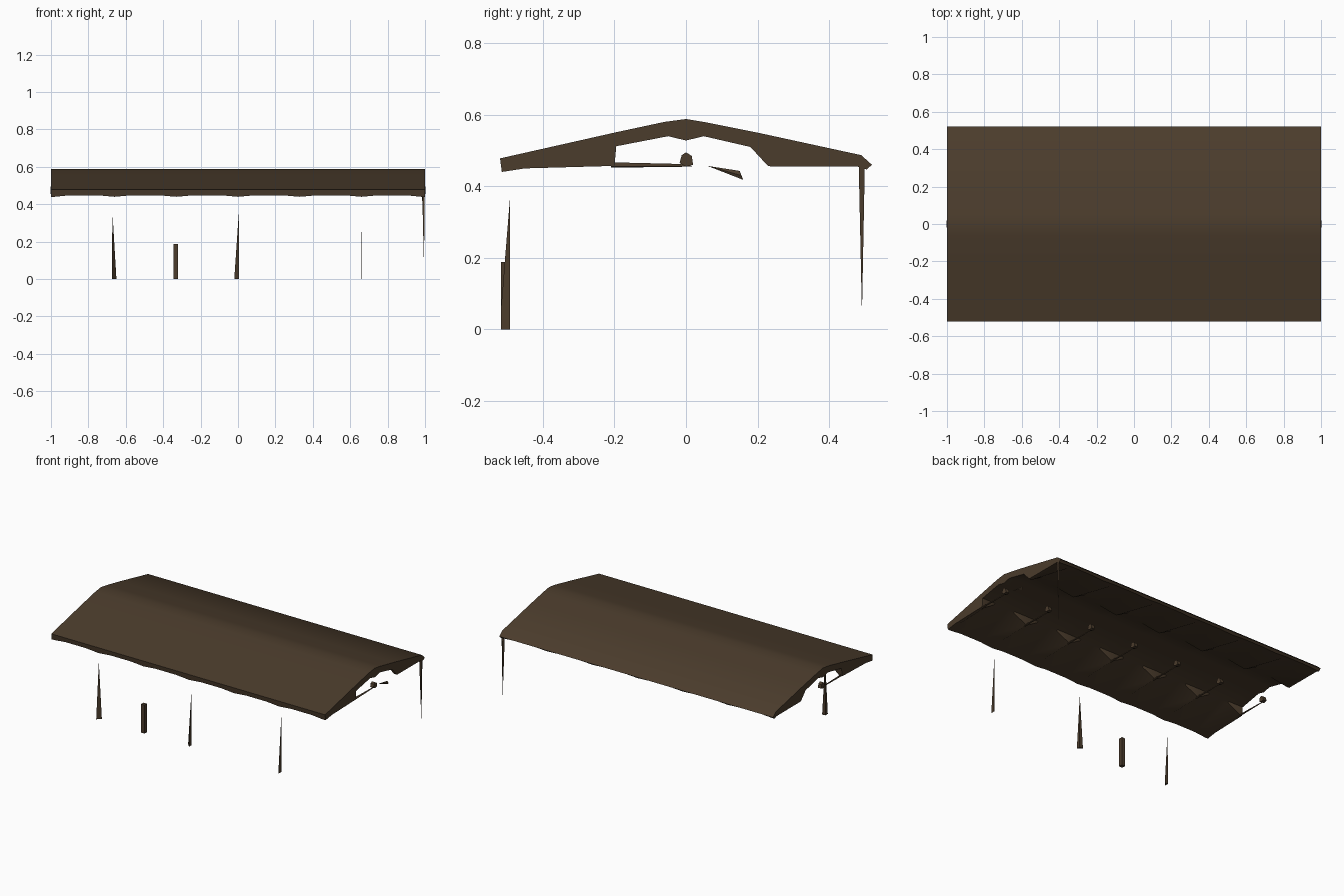
import bpy, bmesh
from mathutils import Vector

if "Cube" in bpy.data.objects:
    bpy.data.objects.remove(bpy.data.objects["Cube"])

wood = bpy.data.materials.new("dark_wood")
wood.diffuse_color = (0.07, 0.045, 0.025, 1)
wood.use_nodes = True
wood.node_tree.nodes["Principled BSDF"].inputs["Base Color"].default_value = wood.diffuse_color


def make(name, verts, faces=None, smooth=False):
    """Mesh from faces, or the convex hull of the points when no faces are given."""
    bm = bmesh.new()
    vs = [bm.verts.new(v) for v in verts]
    if faces is None:
        bmesh.ops.convex_hull(bm, input=vs)
    else:
        for f in faces:
            bm.faces.new([vs[i] for i in f])
    bmesh.ops.recalc_face_normals(bm, faces=bm.faces)
    me = bpy.data.meshes.new(name)
    bm.to_mesh(me)
    bm.free()
    me.materials.append(wood)
    ob = bpy.data.objects.new(name, me)
    bpy.context.collection.objects.link(ob)
    if smooth:
        bpy.ops.object.select_all(action='DESELECT')
        ob.select_set(True)
        bpy.context.view_layer.objects.active = ob
        bpy.ops.object.shade_smooth_by_angle(angle=0.6)
    return ob


def box(name, lo, hi):
    return make(name, [(x, y, z) for x in (lo[0], hi[0])
                       for y in (lo[1], hi[1]) for z in (lo[2], hi[2])])


trusses = [-0.99 + 0.33 * i for i in range(7)]

# Roof: gable slab whose underside drops into a rib at every truss
top = [(-0.52, 0.478), (-0.32, 0.523), (-0.2, 0.55), (-0.06, 0.58), (0, 0.588),
       (0.06, 0.578), (0.2, 0.55), (0.49, 0.487), (0.52, 0.46)]
under_bay = [(0.505, 0.452), (0.48, 0.457), (0.25, 0.498), (0.18, 0.513),
             (0.05, 0.542), (0, 0.533), (-0.05, 0.543), (-0.2, 0.515),
             (-0.21, 0.511), (-0.45, 0.457), (-0.515, 0.448)]
under_rib = [(0.505, 0.447), (0.48, 0.455), (0.23, 0.456), (0.18, 0.51),
             (0.05, 0.54), (0, 0.528), (-0.05, 0.54), (-0.195, 0.512),
             (-0.2, 0.457), (-0.45, 0.45), (-0.515, 0.44)]
stations = []
for i, x in enumerate(trusses):
    if i == 0:
        stations += [(-1, under_rib), (-0.98, under_rib), (-0.9, under_bay)]
    elif i == 6:
        stations += [(0.9, under_bay), (0.98, under_rib), (1, under_rib)]
    else:
        stations += [(x - 0.09, under_bay), (x, under_rib), (x + 0.09, under_bay)]
verts, faces = [], []
n = len(top) + len(under_bay)
for x, under in stations:
    verts += [(x, y, z) for y, z in top + under]
for s in range(len(stations) - 1):
    for k in range(n):
        a, b = s * n + k, s * n + (k + 1) % n
        faces.append((a, b, b + n, a + n))
faces += [tuple(range(n)), tuple(range(len(verts) - n, len(verts)))]
make("roof", verts, faces, smooth=True)

# Truss remains: king post ends and tapering bottom chords
for i, x in enumerate(trusses):
    make(f"king_post_end_{i}", [(x + dx, y, z) for dx in (-0.012, 0.012)
         for y, z in ((-0.018, 0.465), (-0.012, 0.487), (0, 0.495),
                      (0.016, 0.485), (0.02, 0.46), (0, 0.455))])
    make(f"bottom_chord_{i}", [(x, -0.21, 0.452), (x, -0.21, 0.467),
         (x + 0.008, -0.21, 0.455), (x, 0.02, 0.455), (x, 0, 0.462)])
make("loose_web", [(0.985, 0.06, 0.457), (0.985, 0.15, 0.443),
                   (0.985, 0.16, 0.418), (0.99, 0.155, 0.43)])

# Front posts: tapering slivers and one square stub
F, B = -0.518, -0.492
make("front_post_left", [(-0.673, F, 0), (-0.673, B, 0), (-0.65, B, 0),
                         (-0.668, B, 0.06), (-0.672, B, 0.37)])
box("front_post_stub", (-0.345, F, 0), (-0.32, B, 0.188))
make("front_post_middle", [(0.005, F, 0), (0.005, B, 0), (-0.02, B, 0),
                           (-0.004, B, 0.06), (0.004, B, 0.35)])
make("front_post_right", [(0.66, F, 0), (0.66, B, 0), (0.663, B, 0),
                          (0.66, F, 0.05), (0.661, B, 0.37)])

# Back corner post: narrows toward the ground
make("back_post", [(0.985, 0.483, 0.46), (0.997, 0.483, 0.46), (0.997, 0.5, 0.46),
                   (0.992, 0.497, 0.42), (0.995, 0.492, 0.04)])
